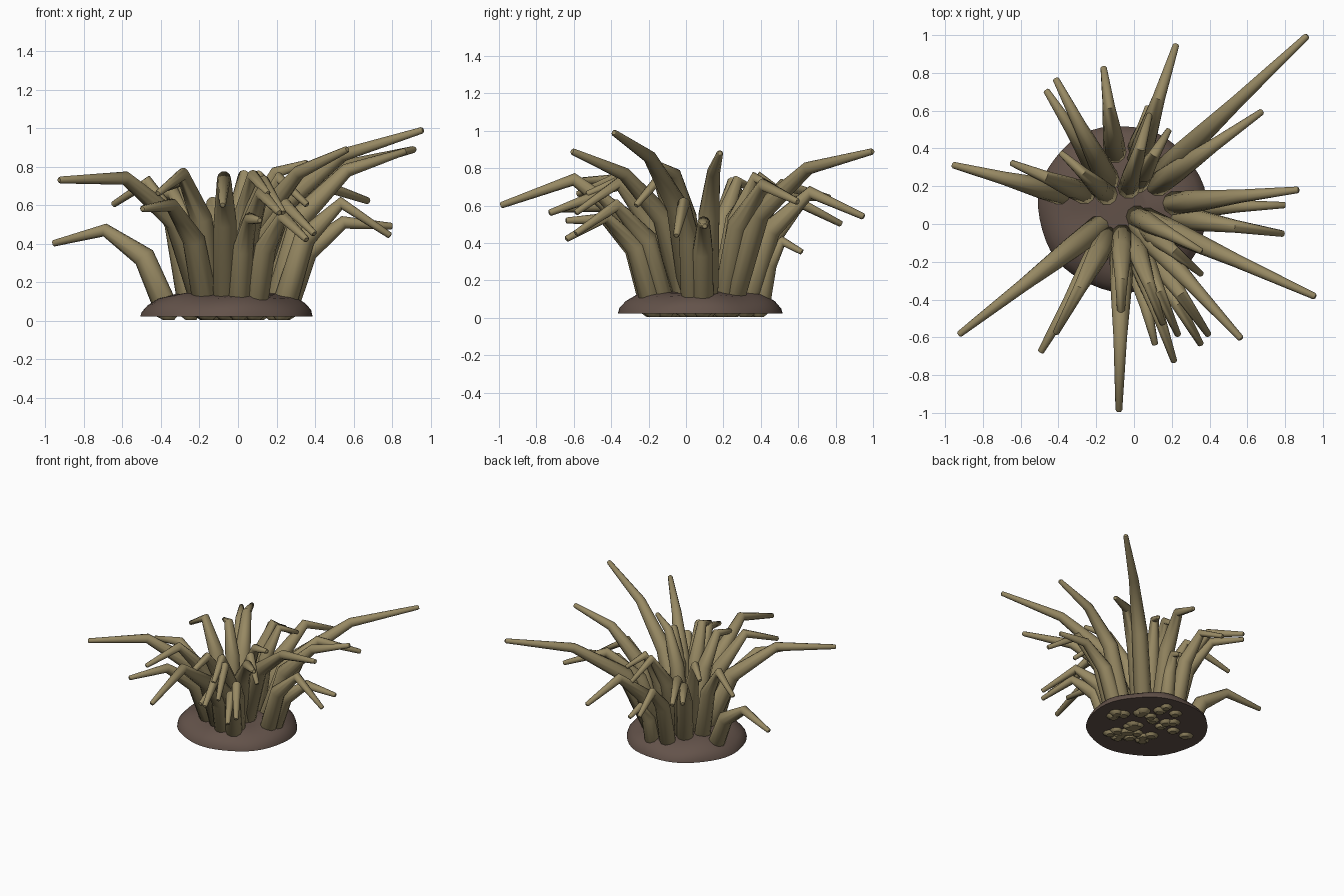
import bpy, bmesh, math
from mathutils import Vector

if "Cube" in bpy.data.objects:
    bpy.data.objects.remove(bpy.data.objects["Cube"])

CENTRE = Vector((-0.06, 0.08, 0))

def material(name, rgb):
    m = bpy.data.materials.new(name)
    m.diffuse_color = (*rgb, 1)
    m.use_nodes = True
    m.node_tree.nodes["Principled BSDF"].inputs["Base Color"].default_value = m.diffuse_color
    return m

tan = material("tan", (0.31, 0.25, 0.125))
brown = material("brown", (0.125, 0.085, 0.068))

# Lumpy low mound that the arms grow from
PROFILE = [(0.46, 0.022), (0.452, 0.05), (0.42, 0.085), (0.36, 0.12), (0.27, 0.138), (0.14, 0.138)]
SIDES = 48
bm = bmesh.new()
rings = []
for r, z in PROFILE:
    ring = []
    for i in range(SIDES):
        a = 2 * math.pi * i / SIDES
        k = r * (0.965 + 0.015 * math.cos(2 * (a - 2.6)) + 0.008 * math.sin(7 * a))
        dz = 0.006 * math.sin(5 * a + 4 * r) if z > 0.03 else 0
        ring.append(bm.verts.new((CENTRE.x + k * math.cos(a), CENTRE.y + k * math.sin(a), z + dz)))
    rings.append(ring)
for lo, hi in zip(rings, rings[1:]):
    for i in range(SIDES):
        j = (i + 1) % SIDES
        bm.faces.new((lo[i], lo[j], hi[j], hi[i]))
bm.faces.new(rings[-1])
bm.faces.new(rings[0][::-1])
me = bpy.data.meshes.new("base_mound")
bm.to_mesh(me)
bm.free()
mound = bpy.data.objects.new("base_mound", me)
bpy.context.collection.objects.link(mound)
me.materials.append(brown)
bpy.context.view_layer.objects.active = mound
mound.select_set(True)
bpy.ops.object.shade_smooth_by_angle(angle=math.radians(40))

# Arms: root distance from centre, tip x, tip y, tip z, height of the last bend
ARMS = [
    (.10, .95, -.38, .99, .86), (.22, .91, .99, .89, .80), (.10, .56, -.60, .89, .77),
    (.20, -.08, -.98, .60, .74), (.13, -.92, -.58, .73, .74), (.31, -.95, .31, .40, .47),
    (.20, -.64, .32, .60, .72), (.20, -.49, -.67, .58, .60), (.23, .21, -.72, .56, .66),
    (.27, .11, -.63, .52, .53), (.29, .35, -.63, .42, .54), (.23, .39, -.58, .45, .60),
    (.18, .23, -.58, .56, .72), (.15, .15, -.52, .66, .75), (.13, .35, -.26, .60, .74),
    (.25, .86, .18, .88, .78), (.30, .79, .10, .49, .51), (.29, .78, -.05, .44, .61),
    (.20, .67, .59, .62, .71), (.25, .22, .94, .54, .67), (.28, -.16, .82, .50, .61),
    (.15, -.41, .76, .64, .71), (.20, -.46, .70, .64, .66), (.32, .07, .61, .35, .41),
    (.15, .18, .49, .68, .75), (.10, -.38, .37, .68, .73), (.15, -.41, -.57, .66, .76),
    (.10, .08, .57, .62, .75), (.12, -.07, -.50, .66, .72), (.07, .35, -.14, .82, .77),
]

def arm(n, root_r, tx, ty, tz, bend_z):
    flat = Vector((tx, ty, 0))
    out = (flat - CENTRE).normalized()
    root = CENTRE + out * root_r
    flat += out * 0.012
    size = 0.76 + 0.24 * min(1, (flat - root).length / 0.7)
    up = Vector((0, 0, 1))
    path = [root + up * 0.003, root + up * 0.035,
            root.lerp(flat, 0.21) + up * bend_z * 0.7,
            root.lerp(flat, 0.55) + up * bend_z,
            flat + up * tz]
    path.insert(4, path[4].lerp(path[3], 0.02))
    radii = [0.03, 0.067, 0.059, 0.036, 0.018, 0.012]
    cu = bpy.data.curves.new(f"arm_{n}", 'CURVE')
    cu.dimensions = '3D'
    cu.bevel_depth = 1.0
    cu.bevel_resolution = 3
    cu.use_fill_caps = True
    sp = cu.splines.new('POLY')
    sp.points.add(len(path) - 1)
    for p, co, r in zip(sp.points, path, radii):
        p.co = (*co, 1)
        p.radius = r * size
    cu.materials.append(tan)
    ob = bpy.data.objects.new(f"arm_{n}", cu)
    bpy.context.collection.objects.link(ob)
    # Turn into a mesh with smooth sides
    bpy.ops.object.select_all(action='DESELECT')
    bpy.context.view_layer.objects.active = ob
    ob.select_set(True)
    bpy.ops.object.convert(target='MESH')
    bpy.ops.object.shade_smooth_by_angle(angle=math.radians(55))

for n, spec in enumerate(ARMS, 1):
    arm(n, *spec)
